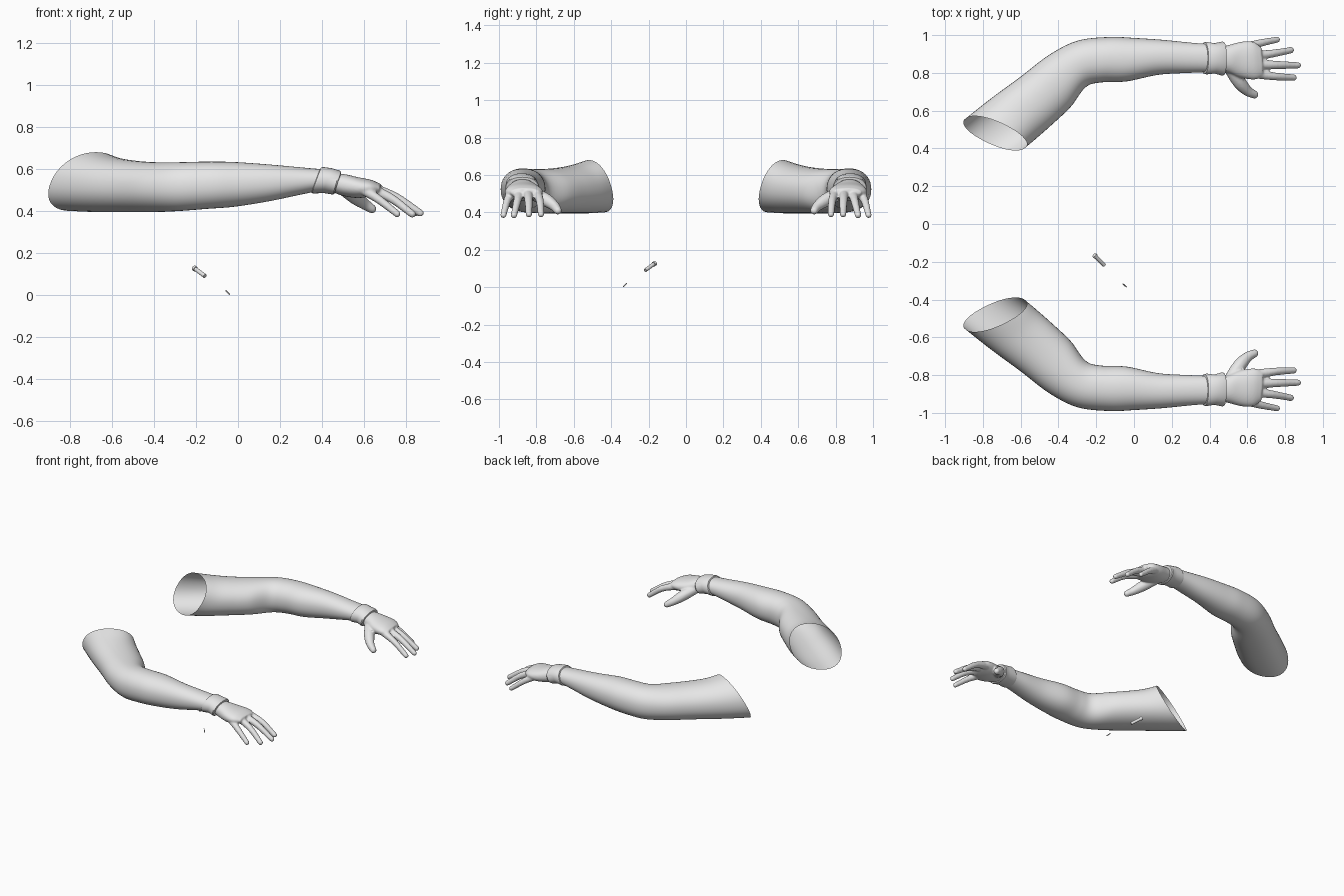
import bpy, bmesh, math
from mathutils import Vector, Matrix

if "Cube" in bpy.data.objects:
    bpy.data.objects.remove(bpy.data.objects["Cube"])

grey = bpy.data.materials.new("light_grey")
grey.diffuse_color = (0.8, 0.8, 0.8, 1)
grey.use_nodes = True
grey.node_tree.nodes["Principled BSDF"].inputs["Base Color"].default_value = grey.diffuse_color


def spline(rows, steps):
    """Catmull-Rom interpolation through rows of numbers."""
    rows = [Vector(r) for r in rows]
    out = []
    for i in range(len(rows) - 1):
        b, c = rows[i], rows[i + 1]
        a = rows[i - 1] if i else b * 2 - c
        d = rows[i + 2] if i + 2 < len(rows) else c * 2 - b
        for k in range(steps):
            t = k / steps
            out.append(b + (c - a) * (t / 2) + (a * 2 - b * 5 + c * 4 - d) * (t * t / 2)
                       + (b * 3 - a - c * 3 + d) * (t ** 3 / 2))
    return out + [rows[-1]]


def loft(bm, sections, caps=False, n=40):
    """Section: outer x, y, inner x, y, top z, bottom z, forward lean of the top x, y."""
    rings = []
    for ox, oy, ix, iy, zt, zb, lx, ly in sections:
        ring = []
        for k in range(n):
            a = 2 * math.pi * k / n
            c, s = math.cos(a), math.sin(a)
            c = math.copysign(abs(c) ** 0.92, c)
            s = math.copysign(abs(s) ** 0.92, s)
            ring.append(bm.verts.new(((ox + ix) / 2 + c * (ox - ix) / 2 + s * lx,
                                      (oy + iy) / 2 + c * (oy - iy) / 2 + s * ly,
                                      (zt + zb) / 2 + s * (zt - zb) / 2)))
        rings.append(ring)
    for r, q in zip(rings, rings[1:]):
        for k in range(n):
            j = (k + 1) % n
            bm.faces.new((r[k], r[j], q[j], q[k]))
    if caps:
        bm.faces.new(rings[0])
        bm.faces.new(rings[-1])
    bmesh.ops.recalc_face_normals(bm, faces=bm.faces[:])


def finish(bm, name, mirror=True):
    me = bpy.data.meshes.new(name)
    bm.to_mesh(me)
    bm.free()
    me.materials.append(grey)
    me.shade_smooth()
    ob = bpy.data.objects.new(name, me)
    bpy.context.collection.objects.link(ob)
    if mirror:
        m = ob.modifiers.new("mirror", 'MIRROR')
        m.use_axis = (False, True, False)
        m.use_mirror_merge = False
    return ob


def smooth_by_angle(ob):
    bpy.context.view_layer.objects.active = ob
    ob.select_set(True)
    bpy.ops.object.shade_smooth_by_angle(angle=math.radians(35))
    ob.select_set(False)


# Arm: hollow bent tube, open at the shoulder
bm = bmesh.new()
loft(bm, spline([
    (-.89, -.56, -.58, -.40, .68, .40, .06, -.04),
    (-.75, -.67, -.515, -.455, .655, .395, .04, -.03),
    (-.60, -.78, -.43, -.53, .64, .395, .015, -.01),
    (-.45, -.895, -.335, -.62, .632, .395, 0, 0),
    (-.30, -.97, -.255, -.725, .632, .40, 0, 0),
    (-.13, -.99, -.17, -.75, .635, .41, 0, 0),
    (0, -.985, -.04, -.755, .633, .42, 0, 0),
    (.15, -.975, .13, -.79, .622, .445, 0, 0),
    (.30, -.96, .29, -.80, .607, .475, .01, 0),
    (.40, -.952, .40, -.805, .597, .495, .02, 0)], 6))
finish(bm, "arm")

# Wrist band
bm = bmesh.new()
loft(bm, [
    (.37, -.95, .37, -.805, .598, .50, .02, 0),
    (.373, -.962, .373, -.795, .607, .485, .022, 0),
    (.385, -.964, .385, -.792, .609, .483, .022, 0),
    (.425, -.957, .425, -.797, .604, .486, .02, 0),
    (.468, -.966, .468, -.785, .592, .478, .016, 0),
    (.475, -.962, .475, -.789, .588, .482, .016, 0),
    (.475, -.94, .475, -.812, .575, .497, .015, 0)], caps=True)
smooth_by_angle(finish(bm, "wrist_band"))

# Hand: palm and fingers fused into one skin
bm = bmesh.new()
loft(bm, spline([
    (.44, -.935, .44, -.815, .578, .50, .01, 0),
    (.50, -.947, .50, -.80, .575, .475, .01, 0),
    (.57, -.965, .56, -.775, .562, .462, 0, 0),
    (.63, -.965, .64, -.765, .548, .47, 0, 0),
    (.675, -.935, .685, -.785, .528, .485, 0, 0)], 4), caps=True)
# Digit points: x, y, z, radius
digits = [
    [(.50, -.84, .51, .035), (.555, -.755, .47, .037), (.60, -.705, .435, .028), (.638, -.685, .41, .022)],
    [(.62, -.80, .51, .028), (.74, -.782, .465, .022), (.845, -.775, .39, .018)],
    [(.62, -.845, .515, .028), (.75, -.842, .465, .023), (.868, -.84, .39, .018)],
    [(.62, -.89, .51, .028), (.73, -.902, .46, .022), (.83, -.92, .385, .018)],
    [(.59, -.935, .505, .026), (.67, -.958, .455, .021), (.758, -.976, .386, .017)]]
for points in digits:
    for x, y, z, r in spline(points, 14):
        bmesh.ops.create_icosphere(bm, subdivisions=2, radius=r,
                                   matrix=Matrix.Translation((x, y, z)))
hand = finish(bm, "hand", mirror=False)
rm = hand.modifiers.new("fuse", 'REMESH')
rm.mode = 'VOXEL'
rm.voxel_size = 0.006
rm.use_smooth_shade = True
sm = hand.modifiers.new("soften", 'SMOOTH')
sm.factor, sm.iterations = 0.5, 5
mm = hand.modifiers.new("mirror", 'MIRROR')
mm.use_axis = (False, True, False)
mm.use_mirror_merge = False


# Loose rod and small chip below the arms
def rod(name, a, b, r1, r2):
    a, b = Vector(a), Vector(b)
    bm = bmesh.new()
    mat = Matrix.Translation((a + b) / 2) @ (b - a).to_track_quat('Z', 'Y').to_matrix().to_4x4()
    bmesh.ops.create_cone(bm, cap_ends=True, segments=16, radius1=r1, radius2=r2,
                          depth=(b - a).length, matrix=mat)
    smooth_by_angle(finish(bm, name, mirror=False))


rod("small_rod", (-.207, -.168, .127), (-.157, -.218, .09), .010, .010)
rod("small_rod_head", (-.210, -.165, .129), (-.202, -.173, .123), .013, .013)
rod("small_chip", (-.058, -.317, .021), (-.040, -.334, .003), .003, .003)
